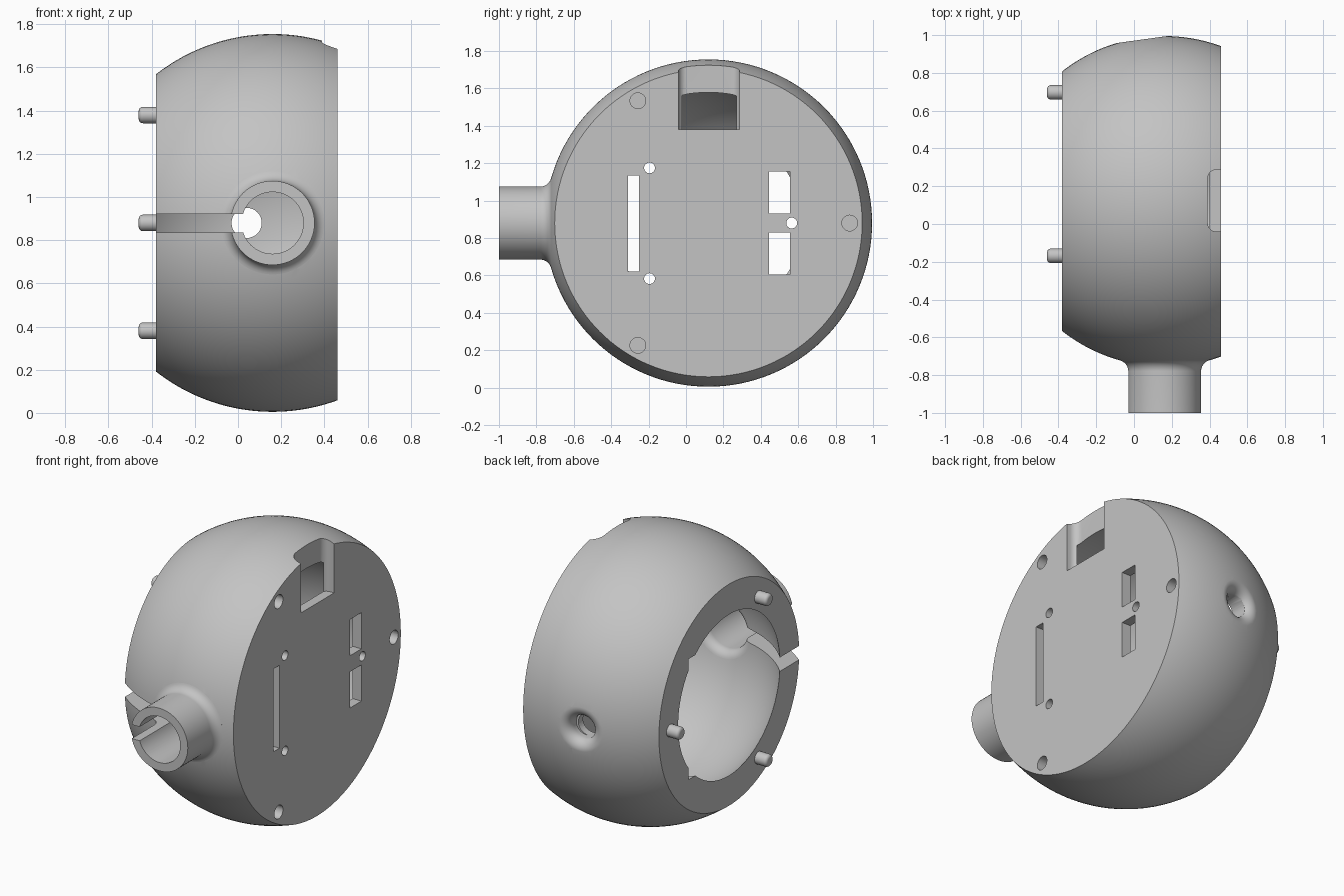
import bpy, bmesh
from math import pi, sin, cos, sqrt, atan2, radians
from mathutils import Vector, Matrix

if "Cube" in bpy.data.objects:
    bpy.data.objects.remove(bpy.data.objects["Cube"], do_unlink=True)

CENTRE = Vector((0.16, 0.12, 0.88))
OUTER, INNER = 0.875, 0.736
BACK, FACE, FLOOR = -0.38, 0.46, 0.40   # x of open rim, flat face, inside of face

grey = bpy.data.materials.new("grey plastic")
grey.use_nodes = True
grey.diffuse_color = (0.55, 0.55, 0.55, 1)
grey.node_tree.nodes["Principled BSDF"].inputs["Base Color"].default_value = (0.55, 0.55, 0.55, 1)


def finish(name, bm):
    bmesh.ops.recalc_face_normals(bm, faces=bm.faces)
    mesh = bpy.data.meshes.new(name)
    bm.to_mesh(mesh)
    bm.free()
    mesh.materials.append(grey)
    ob = bpy.data.objects.new(name, mesh)
    bpy.context.collection.objects.link(ob)
    return ob


def lathe(name, profile, origin, axis, steps=48):
    """Revolve (radius, height) points about an axis."""
    bm = bmesh.new()
    rings = [[bm.verts.new((r * cos(2 * pi * i / steps), r * sin(2 * pi * i / steps), h))
              for i in range(steps)] for r, h in profile]
    for a, b in zip(rings, rings[1:]):
        for i in range(steps):
            j = (i + 1) % steps
            bm.faces.new((a[i], a[j], b[j], b[i]))
    bmesh.ops.remove_doubles(bm, verts=bm.verts, dist=1e-5)
    turn = Vector(axis).to_track_quat('Z', 'Y').to_matrix().to_4x4()
    bmesh.ops.transform(bm, matrix=Matrix.Translation(origin) @ turn, verts=bm.verts)
    return finish(name, bm)


def rod(name, start, axis, radius, length):
    return lathe(name, [(0, 0), (radius, 0), (radius, length), (0, length)], start, axis, 32)


def box(name, low, high, corner=0):
    bm = bmesh.new()
    bmesh.ops.create_cube(bm, size=1)
    low, high = Vector(low), Vector(high)
    for v in bm.verts:
        v.co = Vector([l + (c + 0.5) * (h - l) for l, h, c in zip(low, high, v.co)])
    if corner:   # round the upright edges
        edges = [e for e in bm.edges if abs(e.verts[0].co.z - e.verts[1].co.z) > 0.01]
        bmesh.ops.bevel(bm, geom=edges, offset=corner, segments=6, profile=0.5, affect='EDGES')
    return finish(name, bm)


def combine(target, tool, operation='DIFFERENCE'):
    mod = target.modifiers.new("cut", 'BOOLEAN')
    mod.operation, mod.solver, mod.object = operation, 'EXACT', tool
    bpy.context.view_layer.objects.active = target
    bpy.ops.object.modifier_apply(modifier=mod.name)
    bpy.data.objects.remove(tool, do_unlink=True)


def fillet(r, blend, sphere, n=10):
    """Arc joining a tube of radius r to a sphere; negative blend flares outward."""
    cr = r + abs(blend)
    ch = sqrt((sphere + blend) ** 2 - cr ** 2)
    end = atan2(ch, cr) + (pi if blend > 0 else 0)
    angles = [pi + (end - pi) * i / n for i in range(n + 1)]
    return [(cr + abs(blend) * cos(a), ch + abs(blend) * sin(a)) for a in angles]


def arc(radius, x0, x1, n=36):
    """Sphere profile between two x positions, evenly spaced by angle."""
    a0, a1 = [atan2(x - CENTRE.x, sqrt(radius ** 2 - (x - CENTRE.x) ** 2)) for x in (x0, x1)]
    angles = [a0 + (a1 - a0) * i / n for i in range(n + 1)]
    return [(radius * cos(a), radius * sin(a)) for a in angles]


# Hollow ball with one flat closed face and one open rim
profile = ([(0, FACE - CENTRE.x)] + arc(OUTER, FACE, BACK)
           + arc(INNER, BACK, FLOOR) + [(0, FLOOR - CENTRE.x)])
housing = lathe("housing", profile, CENTRE, (1, 0, 0), 128)

# Front tube with blended root, and its bore
front = (0, -1, 0)
combine(housing, lathe("tube", [(0, 1.12), (0.195, 1.12)] + fillet(0.195, 0.06, OUTER)
                       + [(0.2, 0.76), (0, 0.76)], CENTRE, front, 64), 'UNION')
cutters = [lathe("bore", [(0, 1.2), (0.143, 1.2)] + fillet(0.143, 0.06, INNER)
                 + [(0.188, 0.5), (0, 0.5)], CENTRE, front, 64)]

# Slit from the rim into the tube
cutters.append(box("slit", (-0.6, -1.1, 0.836), (0.1, -0.3, 0.922)))

# Flared hole at the rear
cutters.append(rod("rear_hole", (0.04, 0.6, 0.88), (0, 1, 0), 0.07, 0.6))
cutters.append(lathe("rear_flare", [(0, 0.78), (0.07, 0.78)] + fillet(0.07, -0.06, OUTER)
                     + [(0.14, 0.95), (0, 0.95)], CENTRE, (-0.12, 0.867, 0)))

# Square recess widening the rim, and the notch at the top of the flat face
cutters.append(box("rim_recess", (-0.6, 0.1, 0.505), (-0.2, 0.516, 1.255)))
cutters.append(box("top_notch", (0.39, -0.04, 1.38), (0.7, 0.287, 1.95), 0.045))

# Slots and small holes through the flat face
for y0, y1, z0, z1 in ((-0.31, -0.25, 0.62, 1.135), (0.445, 0.555, 0.93, 1.155),
                       (0.445, 0.555, 0.605, 0.83)):
    cutters.append(box("slot", (0.3, y0, z0), (0.6, y1, z1)))
for y, z in ((-0.195, 1.175), (-0.195, 0.583), (0.565, 0.88)):
    cutters.append(rod("small_hole", (0.3, y, z), (1, 0, 0), 0.029, 0.3))

# Blind peg sockets in the flat face, pegs on the rim
parts = [housing]
for k in range(3):
    turn = Vector((0, cos(k * 2 * pi / 3), sin(k * 2 * pi / 3)))
    socket = CENTRE + turn * 0.755
    socket.x = FACE - 0.09
    cutters.append(rod("socket", socket, (1, 0, 0), 0.042, 0.3))
    base = CENTRE + turn * 0.577
    base.x = BACK + 0.03
    tip = [(0.019 + 0.019 * cos(a), 0.091 + 0.019 * sin(a))
           for a in [pi / 2 * i / 6 for i in range(7)]]
    parts.append(lathe("rim_peg", [(0, 0), (0.038, 0)] + tip + [(0, 0.11)], base, (-1, 0, 0), 32))

for cutter in cutters:
    combine(housing, cutter)

# Smooth shading with crisp edges
bpy.ops.object.select_all(action='DESELECT')
for ob in parts:
    ob.select_set(True)
bpy.context.view_layer.objects.active = housing
bpy.ops.object.shade_smooth_by_angle(angle=radians(30))
